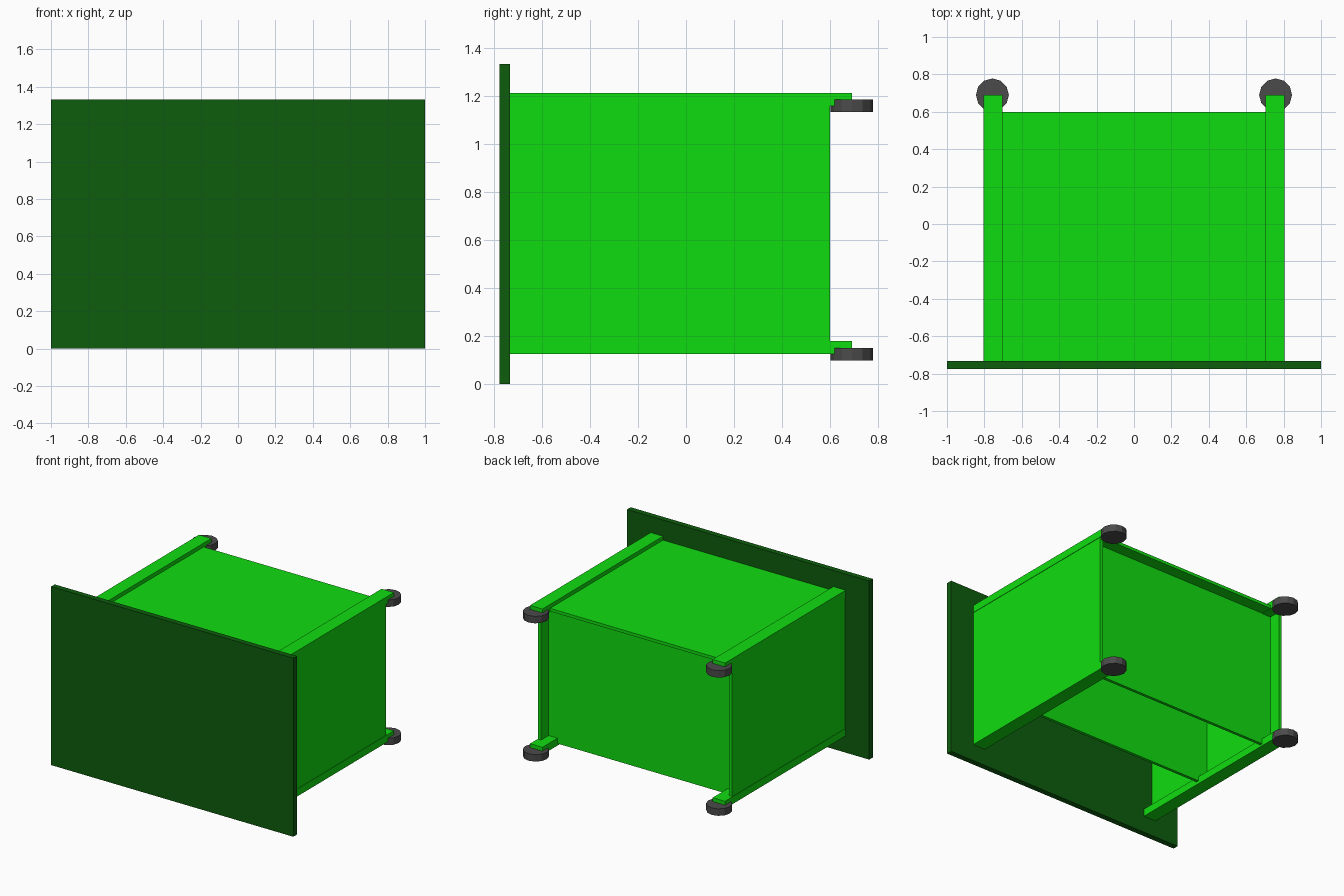
import bpy

if "Cube" in bpy.data.objects:
    bpy.data.objects.remove(bpy.data.objects["Cube"])


def material(name, rgb):
    m = bpy.data.materials.new(name)
    m.diffuse_color = (*rgb, 1)
    m.use_nodes = True
    m.node_tree.nodes["Principled BSDF"].inputs["Base Color"].default_value = m.diffuse_color
    return m


BRIGHT = material("bright_green", (0.005, 0.72, 0.005))
DARK = material("dark_green", (0.004, 0.11, 0.004))
RUBBER = material("dark_grey", (0.07, 0.07, 0.07))


def box(name, x, y, z, mat):
    """Box from (min, max) ranges on each axis."""
    bpy.ops.mesh.primitive_cube_add(size=1, location=[sum(r) / 2 for r in (x, y, z)])
    ob = bpy.context.object
    ob.name = name
    ob.scale = [r[1] - r[0] for r in (x, y, z)]
    bpy.ops.object.transform_apply(location=False, rotation=False, scale=True)
    ob.data.materials.append(mat)
    return ob


def roller(name, x, y, z):
    """Low-poly horizontal roller."""
    bpy.ops.mesh.primitive_cylinder_add(vertices=12, radius=0.088, depth=0.052,
                                        location=(x, y, z))
    ob = bpy.context.object
    ob.name = name
    ob.data.materials.append(RUBBER)


# Front plate
box("front_plate", (-1, 1), (-0.775, -0.733), (0, 1.333), DARK)

# Top, back and inner divider; the underside stays open
box("top_panel", (-0.78, 0.78), (-0.735, 0.6), (1.16, 1.183), BRIGHT)
box("back_panel", (-0.78, 0.78), (0.49, 0.512), (0.14, 1.165), BRIGHT)
box("inner_divider", (-0.78, 0.78), (-0.18, -0.158), (0.147, 1.165), BRIGHT)

# Sides, rails and rollers on both halves
for side, s in (("right", 1), ("left", -1)):
    box(side + "_side_panel", sorted((s * 0.776, s * 0.802)), (-0.735, 0.6),
        (0.15, 1.185), BRIGHT)
    for level, z in (("lower", 0.125), ("upper", 1.157)):
        box(f"{side}_{level}_rail", sorted((s * 0.703, s * 0.805)),
            (-0.735, 0.69), (z, z + 0.055), BRIGHT)
        roller(f"{side}_{level}_roller", s * 0.757, 0.69, z + 0.0005)
